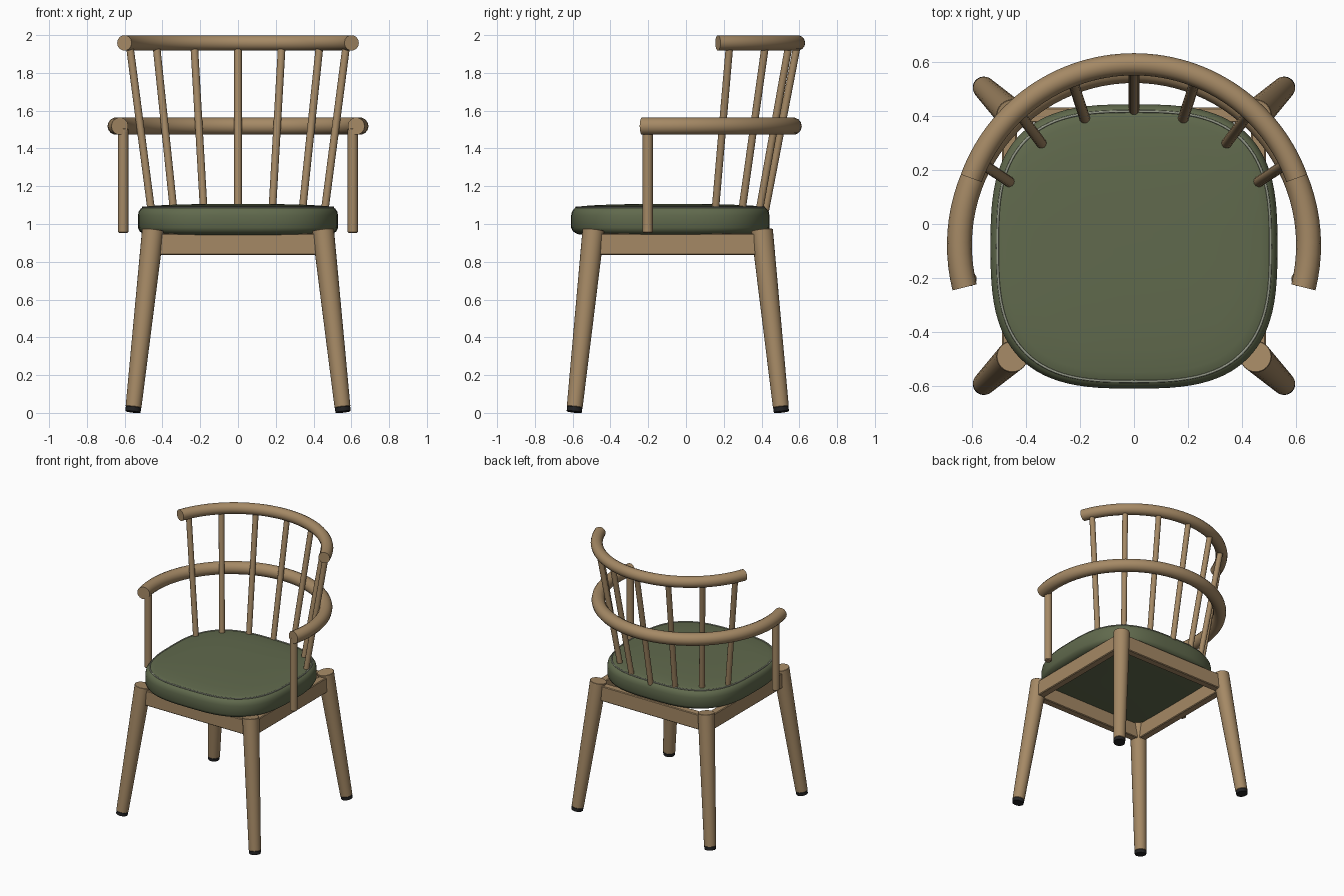
import bpy, bmesh, math
from mathutils import Vector

if "Cube" in bpy.data.objects:
    bpy.data.objects.remove(bpy.data.objects["Cube"])


def material(name, rgb):
    m = bpy.data.materials.new(name)
    m.diffuse_color = (*rgb, 1)
    m.use_nodes = True
    m.node_tree.nodes["Principled BSDF"].inputs["Base Color"].default_value = m.diffuse_color
    return m


WOOD = material("oak wood", (0.375, 0.25, 0.13))
GREEN = material("green upholstery", (0.118, 0.143, 0.074))
BLACK = material("black rubber", (0.016, 0.016, 0.017))
GREY = material("pale piping", (0.30, 0.32, 0.25))


def finish(bm, name, mats, smooth=40):
    bmesh.ops.recalc_face_normals(bm, faces=bm.faces)
    me = bpy.data.meshes.new(name)
    bm.to_mesh(me)
    bm.free()
    ob = bpy.data.objects.new(name, me)
    bpy.context.collection.objects.link(ob)
    for m in mats:
        me.materials.append(m)
    bpy.ops.object.select_all(action='DESELECT')
    ob.select_set(True)
    bpy.context.view_layer.objects.active = ob
    bpy.ops.object.shade_smooth_by_angle(angle=math.radians(smooth))
    return ob


def loft(name, rings, mats, closed=False, smooth=40):
    """Skin a list of point rings; cap the ends unless closed."""
    bm = bmesh.new()
    vs = [[bm.verts.new(p) for p in r] for r in rings]
    n = len(vs[0])
    for a, b in zip(vs, vs[1:] + ([vs[0]] if closed else [])):
        for i in range(n):
            bm.faces.new((a[i], a[(i + 1) % n], b[(i + 1) % n], b[i]))
    if not closed:
        bm.faces.new(vs[0])
        bm.faces.new(vs[-1])
    return finish(bm, name, mats, smooth)


def rod(name, a, b, r0, r1, mat, sides=20, ends=0.004):
    """Tapered round bar from a to b with softened ends."""
    a, b = Vector(a), Vector(b)
    d = b - a
    q = Vector((0, 0, 1)).rotation_difference(d.normalized())
    e = ends / d.length
    rings = []
    for t, r in ((0, r0 - ends), (e, r0), (1 - e, r1), (1, r1 - ends)):
        rings.append([a + d * t + q @ Vector((r * math.cos(k), r * math.sin(k), 0))
                      for k in (2 * math.pi * i / sides for i in range(sides))])
    return loft(name, rings, [mat])


def arc_rail(name, R, cy, z, r, start, sides=14, steps=56):
    """Round rail bent along a horizontal arc, symmetric about x = 0."""
    a0 = math.radians(start)
    rings = []
    for s in range(steps + 1):
        t = a0 + (math.pi - 2 * a0) * s / steps
        ring = []
        for i in range(sides):
            k = 2 * math.pi * i / sides
            q = R + r * math.cos(k)
            ring.append((q * math.cos(t), cy + q * math.sin(t), z + r * math.sin(k)))
        rings.append(ring)
    return loft(name, rings, [WOOD], smooth=50)


def box(name, c, s):
    bm = bmesh.new()
    bmesh.ops.create_cube(bm, size=1)
    for v in bm.verts:
        v.co = Vector(c) + Vector(v.co[j] * s[j] for j in range(3))
    bmesh.ops.bevel(bm, geom=bm.edges[:], offset=0.005, segments=1, affect='EDGES')
    return finish(bm, name, [WOOD], 30)


def outline(inset, z, n=96, p=2.95):
    """Rounded-square seat outline."""
    pts = []
    for i in range(n):
        t = 2 * math.pi * i / n
        c, s = math.cos(t), math.sin(t)
        pts.append(Vector(((0.53 - inset) * math.copysign(abs(c) ** (2 / p), c),
                           -0.083 + (0.525 - inset) * math.copysign(abs(s) ** (2 / p), s), z)))
    return pts


# Seat cushion
profile = [(0.40, 0.942), (0.08, 0.942), (0.035, 0.946), (0.01, 0.960), (0, 0.98), (0, 1.045),
           (0.004, 1.064), (0.014, 1.08), (0.028, 1.089), (0.06, 1.095), (0.15, 1.101),
           (0.30, 1.105), (0.45, 1.106)]
loft("seat", [outline(i, z) for i, z in profile], [GREEN], smooth=60)

# Thin seam piping around the seat top
path = outline(0.026, 1.089)
rings = []
for i, p in enumerate(path):
    t = (path[(i + 1) % len(path)] - path[i - 1]).normalized()
    side = t.cross(Vector((0, 0, 1)))
    rings.append([p + 0.005 * (side * math.cos(k) + Vector((0, 0, math.sin(k))))
                  for k in (math.pi * j / 3 for j in range(6))])
loft("seat_piping", rings, [GREY], closed=True, smooth=70)

# Legs with black feet
for sx, side in ((-1, "left"), (1, "right")):
    for end, yt, yb in (("front", -0.490, -0.592), ("back", 0.402, 0.505)):
        top, bot = Vector((sx * 0.450, yt, 0.968)), Vector((sx * 0.556, yb, 0.005))
        mid = bot.lerp(top, 0.026)
        rod(f"{end}_{side}_leg", mid, top, 0.042, 0.058, WOOD, 24, 0.002)
        rod(f"{end}_{side}_foot", bot, mid, 0.040, 0.041, BLACK, 24, 0.001)

# Apron rails between the legs
for name, y in (("front", -0.492), ("back", 0.402)):
    box(f"{name}_apron", (0, y, 0.892), (0.90, 0.055, 0.114))
for name, x in (("left", -0.46), ("right", 0.46)):
    box(f"{name}_apron", (x, -0.045, 0.892), (0.055, 0.88, 0.114))

# Curved arm rail and top rail
arc_rail("arm_rail", 0.645, -0.078, 1.518, 0.046, -14)
arc_rail("top_rail", 0.64, -0.05, 1.959, 0.041, 20)

# Arm posts
for sx, side in ((-1, "left"), (1, "right")):
    rod(f"{side}_arm_post", (sx * 0.608, -0.203, 0.952), (sx * 0.608, -0.203, 1.51),
        0.027, 0.027, WOOD, 16, 0.006)

# Fanned back spindles
for i in range(-3, 4):
    a, b = math.radians(20 * i), math.radians(21.3 * i)
    rod(f"back_spindle_{i + 4}", (0.53 * math.sin(a), -0.11 + 0.53 * math.cos(a), 1.07),
        (0.64 * math.sin(b), -0.05 + 0.64 * math.cos(b), 1.955), 0.02, 0.02, WOOD, 14, 0.002)
